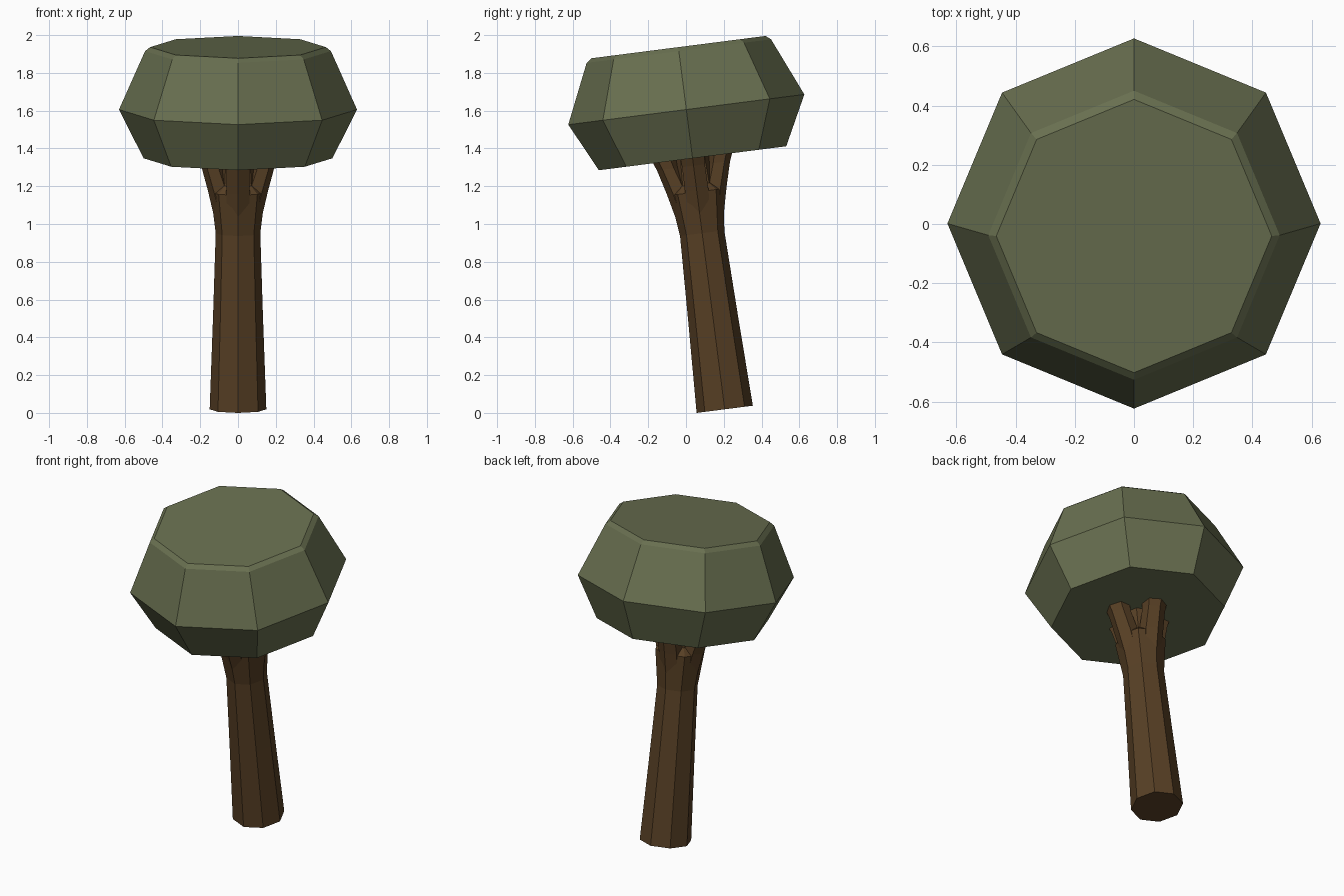
import bpy, bmesh, math
from mathutils import Matrix, Vector

if "Cube" in bpy.data.objects:
    bpy.data.objects.remove(bpy.data.objects["Cube"])

# whole tree leans forward along one tilted axis
LEAN = Matrix.Translation((0, 0.205, 0.019)) @ Matrix.Rotation(math.radians(7.3), 4, 'X')


def material(name, color):
    m = bpy.data.materials.new(name)
    m.diffuse_color = (*color, 1)
    m.use_nodes = True
    m.node_tree.nodes["Principled BSDF"].inputs["Base Color"].default_value = m.diffuse_color
    return m


def lathe(bm, rings, sides=8):
    """Capped stack of polygon rings; each ring is (centre, rx, ry, angle)."""
    loops = []
    for c, rx, ry, rot in rings:
        loop = []
        for i in range(sides):
            a = 2 * math.pi * i / sides
            p = Vector((rx * math.cos(a), ry * math.sin(a), 0))
            p = Matrix.Rotation(rot, 3, 'Z') @ p
            loop.append(bm.verts.new(Vector(c) + p))
        loops.append(loop)
    for a, b in zip(loops, loops[1:]):
        for i in range(sides):
            j = (i + 1) % sides
            bm.faces.new((a[i], a[j], b[j], b[i]))
    bm.faces.new(loops[0][::-1])
    bm.faces.new(loops[-1])


def finish(bm, name, mat):
    bmesh.ops.recalc_face_normals(bm, faces=bm.faces)
    bm.transform(LEAN)
    me = bpy.data.meshes.new(name)
    bm.to_mesh(me)
    bm.free()
    me.materials.append(mat)
    ob = bpy.data.objects.new(name, me)
    bpy.context.collection.objects.link(ob)
    return ob


leaf = material("leaf_green", (0.14, 0.16, 0.08))
bark = material("bark_brown", (0.095, 0.05, 0.018))

# canopy: octagonal faceted cap with a narrow bevelled top rim
bm = bmesh.new()
lathe(bm, [((0, 0, h), r, r, 0) for h, r in
           [(1.34, 0.50), (1.60, 0.63), (1.912, 0.492), (1.933, 0.465)]])
finish(bm, "canopy", leaf)

# trunk: tapered octagon ending in a narrow core inside the fork
bm = bmesh.new()
lathe(bm, [((0, 0, h), r, r, 0) for h, r in
           [(0, 0.15), (0.5, 0.132), (0.94, 0.118), (1.16, 0.145), (1.20, 0.10), (1.35, 0.09)]])
finish(bm, "trunk", bark)

# fork: four short limbs spreading out to carry the canopy
for k, side in enumerate(("right", "back", "left", "front")):
    a = k * math.pi / 2

    def at(d, h):
        return (d * math.cos(a), d * math.sin(a), h)
    bm = bmesh.new()
    lathe(bm, [(at(0.06, 1.02), 0.065, 0.065, a), (at(0.095, 1.17), 0.065, 0.072, a),
               (at(0.135, 1.30), 0.06, 0.07, a), (at(0.15, 1.35), 0.065, 0.075, a)], 6)
    finish(bm, "limb_" + side, bark)
